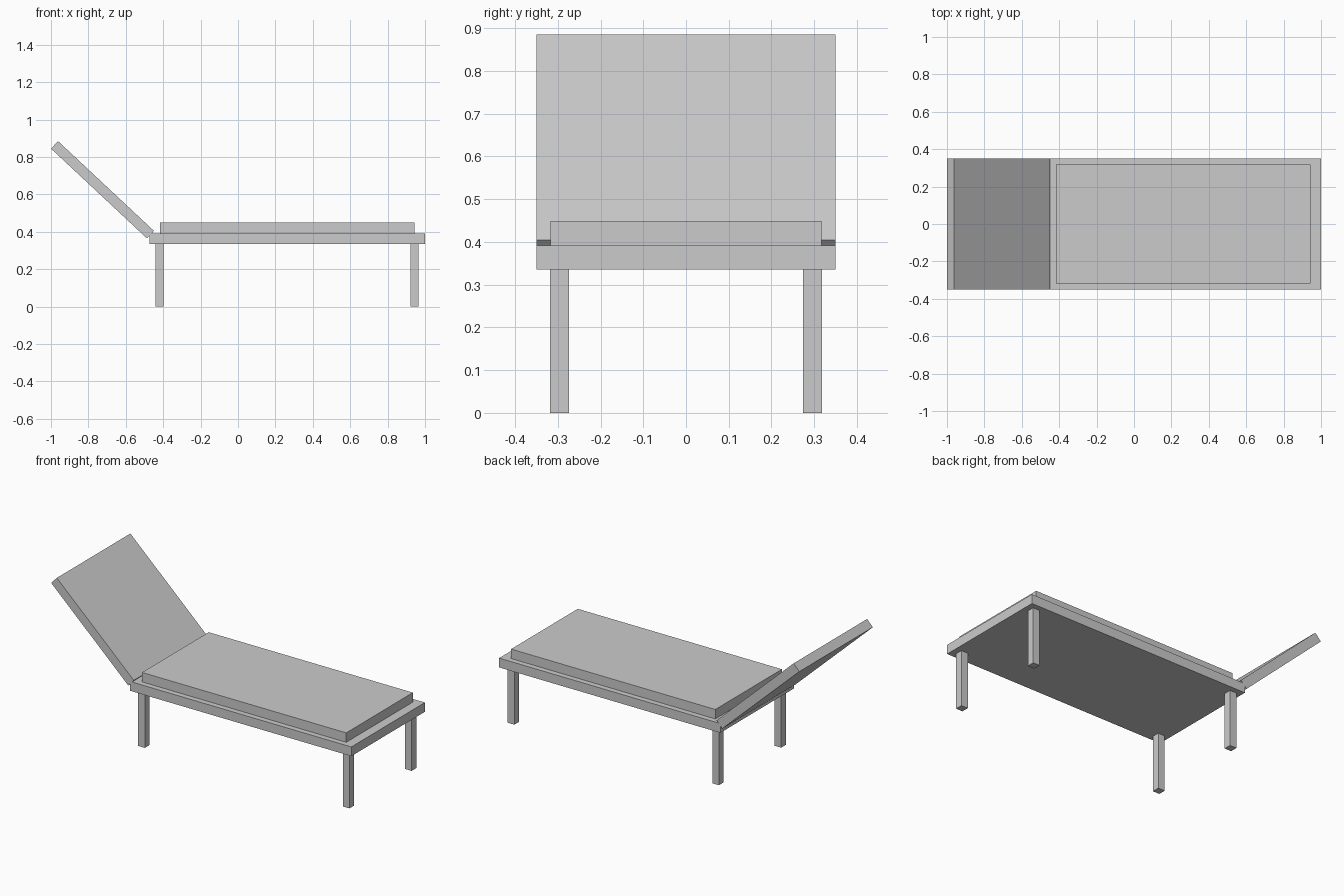
import bpy
from mathutils import Matrix, Vector
from math import atan2

if "Cube" in bpy.data.objects:
    bpy.data.objects.remove(bpy.data.objects["Cube"])


def box(name, lo, hi):
    """Axis-aligned box between two corners."""
    lo, hi = Vector(lo), Vector(hi)
    bpy.ops.mesh.primitive_cube_add(size=1)
    ob = bpy.context.object
    ob.name = name
    ob.data.transform(Matrix.Diagonal((*(hi - lo), 1)))
    ob.location = (lo + hi) / 2
    return ob


FRAME_BOTTOM, FRAME_TOP = 0.336, 0.392

# Flat bed frame and the mattress on top
box("frame", (-0.474, -0.35, FRAME_BOTTOM), (1.0, 0.35, FRAME_TOP))
box("mattress", (-0.417, -0.317, FRAME_TOP), (0.943, 0.317, 0.449))

# Four square legs inset from the frame edges
for end, x in (("head", -0.42), ("foot", 0.943)):
    for side, y in (("front", -0.296), ("back", 0.296)):
        box(f"{end}_{side}_leg", (x - 0.022, y - 0.022, 0),
            (x + 0.022, y + 0.022, FRAME_BOTTOM))

# Tilted backrest: upper face runs from the hinge corner to the top corner
hinge, tip = Vector((-0.449, 0, 0.405)), Vector((-0.962, 0, 0.885))
slope = hinge - tip
thickness = 0.055
back = box("backrest", (0, -0.35, 0), (slope.length, 0.35, thickness))
tilt = atan2(-slope.z, slope.x)
back.rotation_euler.y = tilt
normal = Matrix.Rotation(tilt, 3, 'Y') @ Vector((0, 0, 1))
back.location = (hinge + tip) / 2 - normal * thickness / 2
